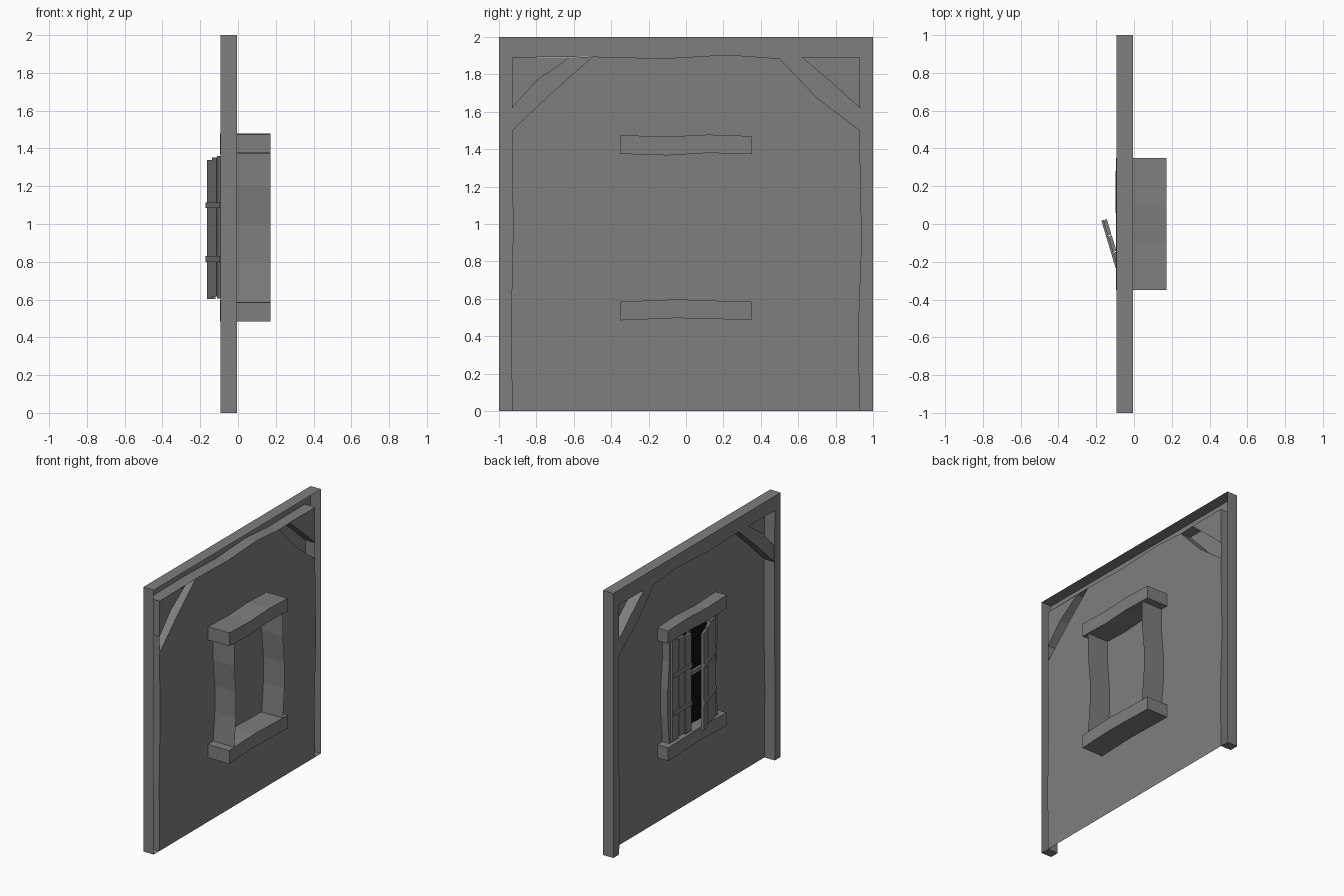
import bpy, bmesh, math
from mathutils import Matrix, Vector

cube = bpy.data.objects.get("Cube")
if cube:
    bpy.data.objects.remove(cube, do_unlink=True)


def material(name, value):
    m = bpy.data.materials.new(name)
    m.use_nodes = True
    color = (value, value, value, 1)
    m.diffuse_color = color
    bsdf = m.node_tree.nodes["Principled BSDF"]
    bsdf.inputs["Base Color"].default_value = color
    bsdf.inputs["Roughness"].default_value = 0.9
    return m


GREY = material("plain grey", 0.21)
BLACK = material("dark opening", 0.004)

BACK, INNER, OUTER = -0.005, 0.172, -0.092


def finish(name, bm, mat):
    me = bpy.data.meshes.new(name)
    bm.to_mesh(me)
    bm.free()
    me.materials.append(mat)
    ob = bpy.data.objects.new(name, me)
    bpy.context.scene.collection.objects.link(ob)
    return ob


def prism(name, outline, x0, x1=None, closed=True, mat=GREY):
    """Outline in (y, z): a flat sheet at x0, or a prism from x0 to x1."""
    bm = bmesh.new()
    near = [bm.verts.new((x0, y, z)) for y, z in outline]
    bm.faces.new(near)
    if x1 is not None:
        far = [bm.verts.new((x1, y, z)) for y, z in outline]
        for i in range(len(near)):
            j = (i + 1) % len(near)
            bm.faces.new((near[j], near[i], far[i], far[j]))
        if closed:
            bm.faces.new(far[::-1])
        bmesh.ops.recalc_face_normals(bm, faces=bm.faces)
    return finish(name, bm, mat)


def ribbon(name, path, x0, x1):
    """Thin sheet following a (y, z) path between two depths."""
    bm = bmesh.new()
    rows = [[bm.verts.new((x, y, z)) for x in (x0, x1)] for y, z in path]
    for a, b in zip(rows, rows[1:]):
        bm.faces.new((a[0], a[1], b[1], b[0]))
    return finish(name, bm, GREY)


def add_box(bm, lo, hi):
    lo, hi = Vector(lo), Vector(hi)
    size = Matrix.Diagonal((*(hi - lo), 1))
    bmesh.ops.create_cube(bm, size=1, matrix=Matrix.Translation((lo + hi) / 2) @ size)


# Hollow timber frame: two posts and a top beam, open on the inner side
left_edge = [(-0.93, 0), (-0.935, 0.5), (-0.925, 0.95), (-0.93, 1.89)]
top_edge = [(-0.5, 1.895), (-0.12, 1.885), (0.22, 1.905), (0.5, 1.885)]
right_edge = [(0.93, 1.89), (0.93, 1.4), (0.94, 0.9), (0.922, 0.42), (0.93, 0)]
prism("timber_frame", [(-1, 0), *left_edge, *top_edge, *right_edge,
                       (1, 0), (1, 2), (-1, 2)], OUTER, BACK, closed=False)

# Corner braces with the small corner panels above them
braces = {
    "right": ([(-0.93, 1.62), (-0.8, 1.765), (-0.62, 1.89)],
              [(-0.93, 1.5), (-0.72, 1.7), (-0.5, 1.895)]),
    "left": ([(0.93, 1.62), (0.78, 1.755), (0.62, 1.89)],
             [(0.93, 1.5), (0.7, 1.675), (0.5, 1.885)]),
}
for side, (upper, lower) in braces.items():
    prism(side + "_brace", upper + lower[::-1], OUTER + 0.004, BACK, closed=False)
    corner = (upper[0][0], 1.89)
    prism(side + "_corner_panel", upper + [corner], BACK)

# Main wall panel
prism("wall_panel", left_edge[:3] + braces["right"][1] + top_edge[1:3]
      + braces["left"][1][::-1] + right_edge[1:], BACK)

# Lintel and sill run through the wall
prism("window_lintel", [(-0.35, 1.375), (-0.1, 1.367), (0.12, 1.38), (0.35, 1.373),
                        (0.35, 1.47), (0.12, 1.478), (-0.1, 1.467), (-0.35, 1.475)],
      -0.096, INNER)
prism("window_sill", [(-0.35, 0.485), (-0.05, 0.497), (0.35, 0.487),
                      (0.35, 0.585), (0.15, 0.59), (-0.05, 0.597), (-0.35, 0.585)],
      -0.096, INNER)

# Window jambs outside, thin reveals on the inner side
for side, s in (("right", -1), ("left", 1)):
    edge = [(s * 0.29 + bend, z) for bend, z in
            ((0, 0.58), (0.02, 0.8), (0.02, 1.0), (0, 1.2), (0, 1.38))]
    inside = [(y - s * 0.06, z) for y, z in edge]
    prism(side + "_jamb", edge + inside[::-1], -0.064, BACK)
    ribbon(side + "_reveal", edge, BACK, INNER)

# Dark opening with glazing bars
prism("window_opening", [(-0.24, 0.58), (0.24, 0.58), (0.24, 1.38), (-0.24, 1.38)],
      BACK - 0.006, BACK - 0.002, mat=BLACK)
bars = bmesh.new()
add_box(bars, (-0.03, -0.24, 0.97), (BACK, 0.24, 1.0))
add_box(bars, (-0.03, -0.012, 0.58), (BACK, 0.012, 1.38))
finish("glazing_bars", bars, GREY)


# Plank shutters with two rails
def shutter(name, hinge_y, direction, width, angle):
    bm = bmesh.new()
    step = width / 3
    for i, (low, high) in enumerate(((0.605, 1.36), (0.615, 1.352), (0.603, 1.34))):
        a, b = sorted((direction * (i * step + 0.002), direction * ((i + 1) * step - 0.003)))
        add_box(bm, (-0.02, a, low), (0, b, high))
    for z in (0.8, 1.085):
        a, b = sorted((direction * 0.005, direction * (width - 0.003)))
        add_box(bm, (-0.03, a, z), (-0.02, b, z + 0.03))
    ob = finish(name, bm, GREY)
    ob.location = (-0.067, hinge_y, 0)
    ob.rotation_euler.z = angle


shutter("open_shutter", -0.23, 1, 0.27, math.radians(16.7))
shutter("closed_shutter", 0.285, -1, 0.23, 0)
